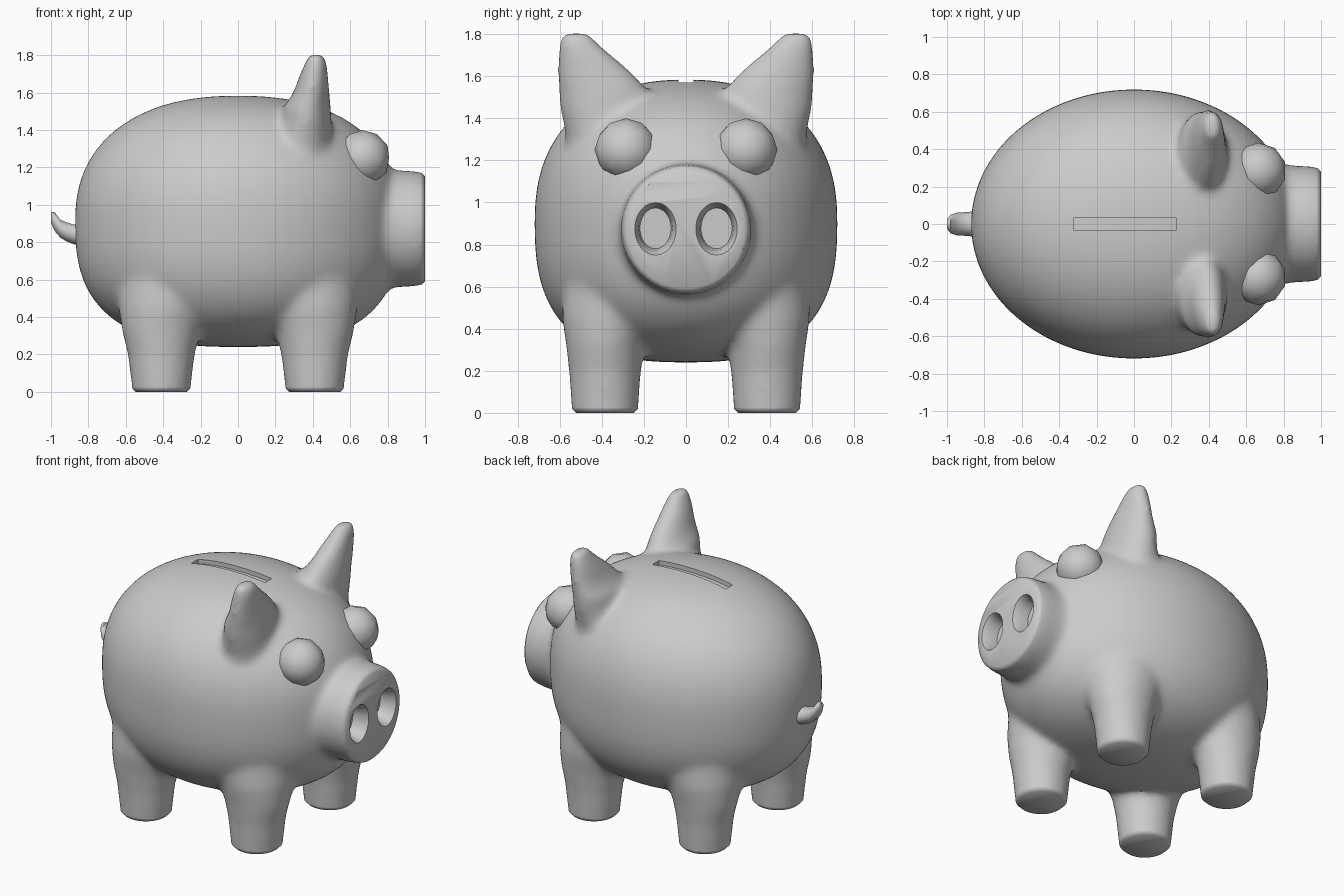
import bpy, bmesh, math
from mathutils import Vector, Matrix

if "Cube" in bpy.data.objects:
    bpy.data.objects.remove(bpy.data.objects["Cube"])

C, R = Vector((0, 0, 0.912)), Vector((0.872, 0.72, 0.672))  # body centre and radii
P_TOP, P_LOW = 2.3, 2.7                                     # boxiness of its halves


def loft(bm, rings, axis='z', n=24):
    """Skin elliptical rings (cx, cy, cz, a, b) lying across the given axis."""
    loops = []
    for cx, cy, cz, a, b in rings:
        loop = []
        for i in range(n):
            t = 2 * math.pi * i / n
            u, v = a * math.cos(t), b * math.sin(t)
            p = (cx + u, cy + v, cz) if axis == 'z' else (cx, cy + u, cz + v)
            loop.append(bm.verts.new(p))
        loops.append(loop)
    skin(bm, loops)


def skin(bm, loops):
    n = len(loops[0])
    for p, q in zip(loops, loops[1:]):
        for i in range(n):
            j = (i + 1) % n
            bm.faces.new((p[i], p[j], q[j], q[i]))
    bm.faces.new(loops[0][::-1])
    bm.faces.new(loops[-1])


def make(name, bm):
    bmesh.ops.recalc_face_normals(bm, faces=bm.faces[:])
    me = bpy.data.meshes.new(name)
    bm.to_mesh(me)
    bm.free()
    ob = bpy.data.objects.new(name, me)
    bpy.context.collection.objects.link(ob)
    return ob


def activate(ob):
    bpy.ops.object.select_all(action='DESELECT')
    ob.select_set(True)
    bpy.context.view_layer.objects.active = ob


def smooth(ob, angle):
    activate(ob)
    bpy.ops.object.shade_smooth_by_angle(angle=math.radians(angle))


def cut(ob, cutter, op='DIFFERENCE'):
    cutter.hide_render = True
    m = ob.modifiers.new("cut", 'BOOLEAN')
    m.operation, m.solver, m.object = op, 'EXACT', cutter


# Body (slightly boxy ellipsoid), legs, ears and snout, fused into one skin
bm = bmesh.new()
bmesh.ops.create_uvsphere(bm, u_segments=64, v_segments=40, radius=1)
for v in bm.verts:
    p = P_TOP if v.co.z > 0 else P_LOW
    k = (math.hypot(v.co.x, v.co.y) ** p + abs(v.co.z) ** p) ** (-1 / p)
    v.co = C + v.co * k * R
for sy in (1, -1):
    for sx in (1, -1):
        leg = [(.41, .385, -.12, .145, .145), (.41, .385, .02, .158, .16),
               (.41, .385, .2, .18, .172), (.41, .383, .32, .21, .188),
               (.39, .355, .45, .25, .235), (.34, .295, .62, .32, .295),
               (.33, .28, .85, .32, .29)]
        loft(bm, [(sx * x, sy * y, z, a, b) for x, y, z, a, b in leg])
    ear = [(.33, .35, 1.2, .18, .21), (.345, .365, 1.33, .16, .21),
           (.365, .38, 1.45, .135, .22), (.367, .387, 1.52, .13, .22),
           (.385, .411, 1.57, .107, .2), (.395, .435, 1.62, .092, .178),
           (.405, .475, 1.69, .078, .137), (.415, .508, 1.75, .062, .1),
           (.42, .525, 1.805, .042, .065)]
    loft(bm, [(x, sy * y, z, a, b) for x, y, z, a, b in ear])
loft(bm, [(.5, 0, .872, .38, .38), (.74, 0, .872, .345, .345),
          (.82, 0, .872, .315, .315), (.95, 0, .872, .309, .309),
          (1.0, 0, .872, .298, .298), (1.03, 0, .872, .28, .28)], 'x', 32)
body = make("body", bm)

m = body.modifiers.new("fuse", 'REMESH')
m.mode, m.voxel_size, m.use_smooth_shade = 'VOXEL', 0.018, True
m = body.modifiers.new("blend", 'SMOOTH')
m.factor, m.iterations = 0.5, 22

# Flat soles and snout tip: trim, then chamfer outwards
EDGE = .018
bm = bmesh.new()
bmesh.ops.create_cube(bm, size=4, matrix=Matrix.Translation((-1 - EDGE, 0, 2 + EDGE)))
trim = make("trim_cutter", bm)
cut(body, trim, 'INTERSECT')
activate(body)
bpy.ops.object.convert(target='MESH')
bm = bmesh.new()
bm.from_mesh(body.data)
ends = [f for f in bm.faces if all(v.co.z < EDGE + 1e-4 for v in f.verts)
        or all(v.co.x > 1 - EDGE - 1e-4 for v in f.verts)]
bmesh.ops.inset_region(bm, faces=ends, thickness=EDGE, depth=EDGE, use_even_offset=False)
bm.to_mesh(body.data)
bm.free()

# Nostril cutters
bm = bmesh.new()
for sy in (1, -1):
    loft(bm, [(.90, sy * .145, .877, .074, .097), (.95, sy * .145, .877, .08, .105),
              (.98, sy * .145, .875, .09, .115), (1.05, sy * .145, .873, .12, .15)], 'x')
nostrils = make("nostril_cutter", bm)

# Coin slot cutter, its floor following the back
bm = bmesh.new()
rows = []
for i in range(13):
    x = -.32 + .545 * i / 12
    z = C.z + R.z * (1 - abs(x / R.x) ** P_TOP) ** (1 / P_TOP)
    rows.append([bm.verts.new((x, y, z + h)) for y, h in
                 ((-.035, -.03), (.035, -.03), (.035, .1), (-.035, .1))])
skin(bm, rows)
slot = make("slot_cutter", bm)

cut(body, nostrils)
cut(body, slot)
activate(body)
bpy.ops.object.convert(target='MESH')
for cutter in (trim, nostrils, slot):
    bpy.data.objects.remove(cutter)
smooth(body, 50)

# Eyes: coarse balls half sunk in the face
for name, sy in (("left_eye", 1), ("right_eye", -1)):
    bm = bmesh.new()
    bmesh.ops.create_icosphere(bm, subdivisions=2, radius=.15,
                               matrix=Matrix.Translation((.665, sy * .285, 1.25)))
    smooth(make(name, bm), 45)

# Tail: short upturned stub
bm = bmesh.new()
loft(bm, [(-.82, 0, .845, .08, .065), (-.88, 0, .842, .065, .055), (-.92, 0, .857, .062, .053),
          (-.95, 0, .873, .06, .05), (-.98, 0, .91, .05, .053),
          (-1, 0, .932, .025, .03)], 'x', 10)
smooth(make("tail", bm), 50)
